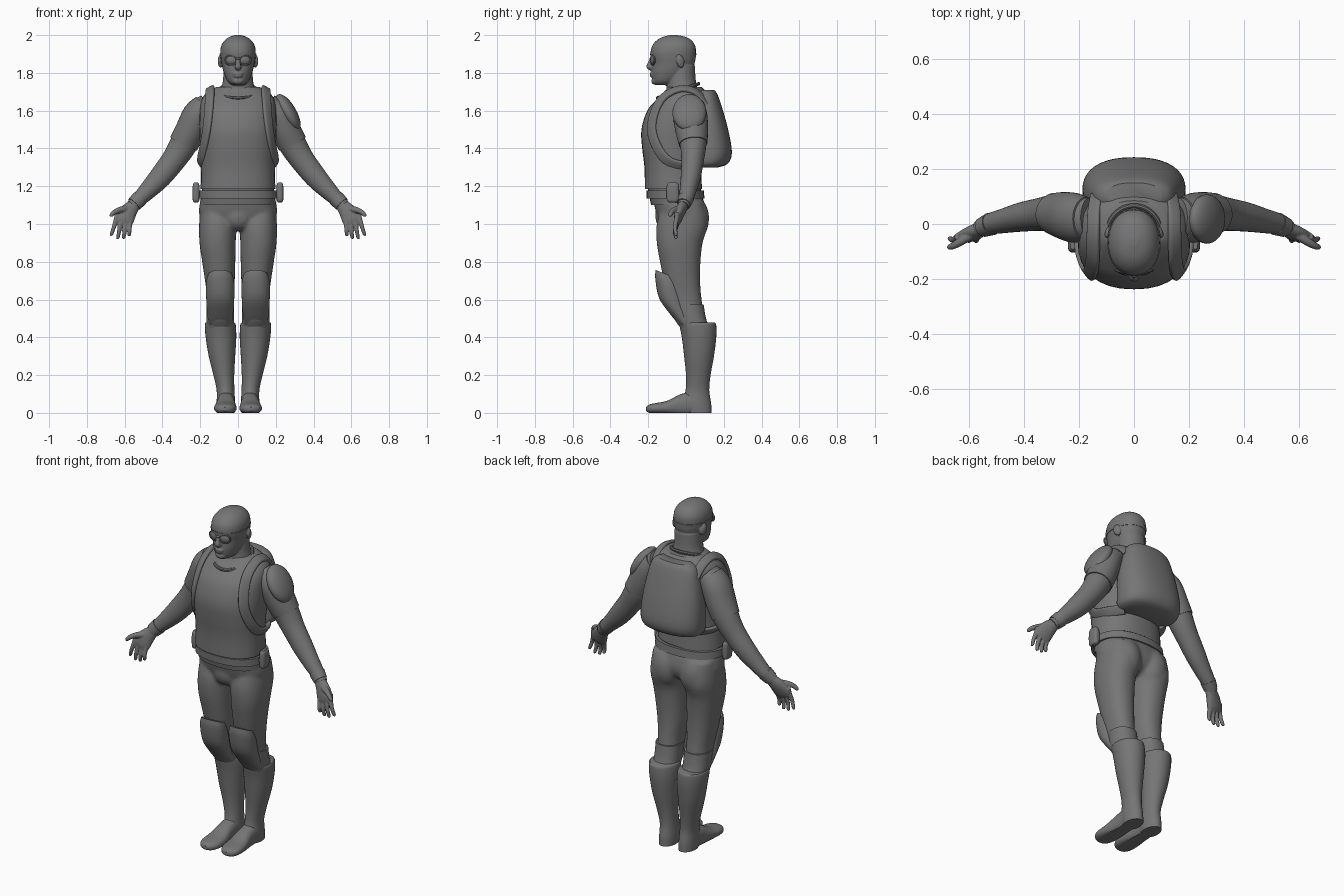
import bpy, bmesh, math
from mathutils import Vector, Euler

UP = Vector((0, 0, 1))
grey = bpy.data.materials.new("dark_grey")
grey.diffuse_color = (.18, .18, .18, 1)


def finish(name, bm, mirror):
    bmesh.ops.recalc_face_normals(bm, faces=bm.faces)
    me = bpy.data.meshes.new(name)
    bm.to_mesh(me)
    bm.free()
    me.materials.append(grey)
    obj = bpy.data.objects.new(name, me)
    bpy.context.collection.objects.link(obj)
    if mirror:
        obj.modifiers.new("mirror", 'MIRROR')
    return obj


def dense(rings, steps):
    """Smooth curve through all ring values."""
    out = []
    for i in range(len(rings) - 1):
        p0, p1 = rings[max(i - 1, 0)], rings[i]
        p2, p3 = rings[i + 1], rings[min(i + 2, len(rings) - 1)]
        for k in range(steps):
            t = k / steps
            out.append([0.5 * (2 * b + (c - a) * t + (2 * a - 5 * b + 4 * c - d) * t * t
                               + (3 * b - a - 3 * c + d) * t ** 3)
                        for a, b, c, d in zip(p0, p1, p2, p3)])
    return out + [list(rings[-1])]


def loft(name, rings, mirror=False, n=2.0, t=None, ref=(0, 1, 0), centre=None,
         seg=32, steps=4, floor=False):
    """Skin oval rings (x, y, z, radius a, radius b); t fixes the ring normal."""
    pts = dense(rings, steps)
    pos = [Vector(p[:3]) for p in pts]
    bm = bmesh.new()
    loops = []
    for i, p in enumerate(pts):
        tan = Vector(t).normalized() if t else \
            (pos[min(i + 1, len(pos) - 1)] - pos[max(i - 1, 0)]).normalized()
        a = tan.cross(pos[i] - Vector(centre) if centre else Vector(ref)).normalized()
        b = a.cross(tan)
        loop = []
        for k in range(seg):
            c, s = math.cos(math.tau * k / seg), math.sin(math.tau * k / seg)
            co = pos[i] + a * math.copysign(abs(c) ** (2 / n), c) * max(p[3], .002) \
                + b * math.copysign(abs(s) ** (2 / n), s) * max(p[4], .002)
            if floor:
                co.z = max(co.z, 0)
            loop.append(bm.verts.new(co))
        loops.append(loop)
    for l0, l1 in zip(loops, loops[1:]):
        for k in range(seg):
            bm.faces.new((l0[k], l0[(k + 1) % seg], l1[(k + 1) % seg], l1[k]))
    bm.faces.new(loops[0])
    bm.faces.new(loops[-1])
    return finish(name, bm, mirror)


def column(name, rows, x=0.0, **kw):
    """Upright loft from rows (z, half width, front y, back y[, x])."""
    rings = [(r[4] if len(r) > 4 else x, (r[2] + r[3]) / 2, r[0], r[1], (r[3] - r[2]) / 2)
             for r in rows]
    return loft(name, rings, t=UP, **kw)


def ellipsoid(name, loc, size, rot=(0, 0, 0), mirror=False):
    bm = bmesh.new()
    bmesh.ops.create_uvsphere(bm, u_segments=24, v_segments=14, radius=1)
    m = Euler([math.radians(a) for a in rot]).to_matrix()
    for v in bm.verts:
        v.co = m @ Vector([c * s for c, s in zip(v.co, size)]) + Vector(loc)
    return finish(name, bm, mirror)


def band(name, loc, rx, ry, minor, rot, mirror=False):
    """Closed oval ring of round section."""
    bm = bmesh.new()
    m = Euler([math.radians(a) for a in rot]).to_matrix()
    rows = []
    for i in range(32):
        c, s = math.cos(math.tau * i / 32), math.sin(math.tau * i / 32)
        rows.append([bm.verts.new(Vector(loc) + m @ Vector((
            c * (rx + minor * math.cos(math.tau * j / 8)), s * (ry + minor * math.cos(math.tau * j / 8)),
            minor * math.sin(math.tau * j / 8)))) for j in range(8)])
    for i in range(32):
        for j in range(8):
            p, q = rows[i], rows[(i + 1) % 32]
            bm.faces.new((p[j], q[j], q[(j + 1) % 8], p[(j + 1) % 8]))
    return finish(name, bm, mirror)


def fuse(name, parts, voxel, smooth):
    """Melt overlapping parts into one smooth skin."""
    bpy.ops.object.select_all(action='DESELECT')
    for p in parts:
        p.select_set(True)
    bpy.context.view_layer.objects.active = parts[0]
    bpy.ops.object.convert(target='MESH')
    bpy.ops.object.join()
    obj = bpy.context.object
    obj.name = name
    rm = obj.modifiers.new("remesh", 'REMESH')
    rm.mode, rm.voxel_size, rm.use_smooth_shade = 'VOXEL', voxel, True
    obj.modifiers.new("smooth", 'SMOOTH').iterations = smooth


# Head, neck and face
fuse("head", [
    column("skull", [(1.735, .03, -.16, -.08), (1.755, .055, -.175, -.04), (1.80, .075, -.182, .01),
                     (1.85, .087, -.18, .045), (1.90, .094, -.188, .052), (1.94, .09, -.181, .05),
                     (1.97, .073, -.158, .032), (1.99, .047, -.125, 0), (2.001, .012, -.08, -.05)], n=2.15),
    column("neck", [(1.66, .115, -.115, .085), (1.71, .092, -.105, .065), (1.76, .08, -.10, .052),
                    (1.84, .076, -.09, .047)]),
    loft("nose", [(0, -.178, 1.88, .009, .01), (0, -.188, 1.85, .012, .015),
                  (0, -.192, 1.832, .019, .018), (0, -.184, 1.818, .01, .008)]),
    ellipsoid("upper_lip", (0, -.181, 1.796), (.028, .011, .007)),
    ellipsoid("lower_lip", (0, -.18, 1.783), (.024, .011, .007)),
    ellipsoid("chin", (0, -.162, 1.757), (.032, .022, .02)),
    ellipsoid("ear", (.094, -.03, 1.86), (.012, .022, .034), (15, 0, 20), True)], .005, 3)
# Goggles and their strap
band("goggle_rim", (.037, -.177, 1.868), .031, .025, .005, (90, 0, 16), True)
ellipsoid("goggle_lens", (.037, -.174, 1.868), (.03, .012, .024), (0, 0, 16), True)
ellipsoid("goggle_bridge", (0, -.187, 1.875), (.014, .007, .006))
column("goggle_strap", [(1.882, .095, -.188, .053), (1.902, .097, -.190, .055)], n=2.15)

# Torso with vest, hem and collar
column("vest", [(1.185, .198, -.218, .085), (1.3, .195, -.22, .08), (1.4, .2, -.232, .09),
                (1.5, .205, -.236, .11), (1.6, .203, -.205, .125), (1.66, .193, -.155, .12),
                (1.70, .16, -.115, .105), (1.725, .115, -.095, .085)], n=2.3)
column("waist", [(1.10, .198, -.185, .095), (1.2, .19, -.205, .075)], n=2.3)
column("belt", [(1.135, .209, -.208, .098), (1.178, .207, -.21, .094)], n=2.3)
column("belt_pouch", [(1.115, .010, -.092, -.048), (1.13, .018, -.102, -.038),
                      (1.20, .018, -.102, -.038), (1.22, .010, -.092, -.048)],
       x=.222, n=3, mirror=True)
band("collar", (0, -.042, 1.705), .1, .115, .009, (19, 0, 0))

# Backpack and shoulder straps
column("backpack", [(1.30, .15, .03, .17), (1.32, .18, .0, .222), (1.38, .188, .0, .243),
                    (1.5, .18, .0, .223), (1.62, .158, .02, .19), (1.685, .135, .04, .167),
                    (1.71, .1, .06, .15)], n=2.35, seg=40)
loft("shoulder_strap", [(.135, .08, 1.305, .028, .01), (.185, 0, 1.305, .028, .011),
                        (.196, -.09, 1.33, .028, .011), (.184, -.15, 1.4, .028, .011),
                        (.166, -.182, 1.5, .028, .011), (.155, -.163, 1.6, .028, .011),
                        (.15, -.116, 1.675, .027, .011), (.148, -.03, 1.716, .025, .011),
                        (.145, .05, 1.70, .025, .011), (.135, .11, 1.64, .025, .011)],
     True, n=3.5, centre=(0, -.04, 1.45), seg=20)

# Arms, sleeves, cuffs and the single shoulder plate
loft("arm", [(.16, .02, 1.63, .06, .075), (.215, .02, 1.585, .07, .083),
             (.25, .03, 1.5, .074, .08), (.29, .038, 1.42, .073, .07),
             (.34, .035, 1.34, .065, .06), (.41, .025, 1.25, .059, .053),
             (.47, .012, 1.185, .049, .045), (.525, 0, 1.13, .039, .038),
             (.56, -.015, 1.095, .034, .03)], True)
loft("sleeve", [(.175, .02, 1.63, .064, .078), (.215, .022, 1.58, .077, .09),
                (.25, .03, 1.5, .08, .087), (.288, .038, 1.425, .079, .076)], True)
loft("wrist_cuff", [(.52, 0, 1.135, .044, .042), (.55, -.012, 1.105, .040, .036)], True)
ellipsoid("shoulder_plate", (.265, .018, 1.59), (.044, .09, .11), (0, -30, 0))

# Hands
hand = [loft("palm", [(.545, -.012, 1.105, .031, .027), (.58, -.03, 1.065, .046, .026),
                      (.603, -.044, 1.025, .052, .021), (.614, -.05, 1.0, .046, .012)], True)]
for x0, z0, x1, z1 in ((.573, .995, .576, .935), (.597, 1.0, .605, .921),
                       (.621, 1.013, .636, .921), (.644, 1.03, .670, .938)):
    hand.append(loft("finger", [(x0 - .004, -.045, z0 + .03, .013, .013), (x0, -.05, z0, .0125, .013),
                                ((x0 + x1) / 2, -.058, (z0 + z1) / 2, .011, .0115),
                                (x1, -.053, z1 + .006, .009, .009), (x1, -.052, z1, .003, .003)], True, seg=14))
hand.append(loft("thumb", [(.585, -.035, 1.08, .02, .018), (.625, -.06, 1.075, .016, .016),
                           (.655, -.078, 1.062, .013, .013), (.672, -.084, 1.045, .01, .01),
                           (.676, -.085, 1.039, .003, .003)], True, seg=16))
fuse("hands", hand, .004, 2)

# Hips and legs
fuse("trousers", [
    column("hips", [(1.15, .195, -.175, .085), (1.1, .204, -.168, .10), (1.05, .204, -.155, .105),
                    (1.0, .15, -.135, .085), (.965, .05, -.10, .03)], n=2.3),
    ellipsoid("groin", (0, -.105, 1.04), (.085, .058, .075)),
    ellipsoid("buttock", (.09, .04, 1.03), (.085, .083, .12), mirror=True),
    column("leg", [(1.12, .085, -.12, .09, .11), (1.0, .098, -.155, .115, .108),
                   (.9, .096, -.155, .088, .108), (.8, .088, -.138, .077, .102),
                   (.7, .079, -.117, .075, .096), (.6, .068, -.095, .083, .094),
                   (.5, .067, -.065, .1, .094), (.44, .067, -.02, .12, .093)],
           mirror=True, n=2.2)], .009, 10)
# Knee guards lean so their front edge rises
loft("knee_guard", [(.094, -.097, .731, .064, .068), (.094, -.093, .683, .075, .075),
                    (.094, -.069, .58, .073, .08), (.094, -.02, .502, .066, .075),
                    (.094, .022, .449, .062, .07)], True, n=2.1, t=(0, .4, 1))
column("knee_strap", [(.45, .072, -.03, .125), (.50, .073, -.05, .106), (.575, .073, -.06, .093)],
       x=.094, mirror=True, n=2.2)

# Boots
column("boot_shaft", [(.478, .076, -.03, .153, .095), (.465, .082, -.035, .16, .094),
                      (.4, .081, -.022, .16, .09), (.3, .070, -.01, .148, .085),
                      (.2, .055, 0, .13, .075), (.12, .047, -.002, .123, .066),
                      (.05, .049, -.02, .133, .064), (0, .046, 0, .135, .064)], mirror=True)
loft("boot_foot", [(.064, .10, .04, .04, .045), (.064, .04, .05, .046, .062),
                   (.064, -.03, .04, .049, .058), (.066, -.10, .028, .058, .036),
                   (.068, -.16, .024, .058, .028), (.069, -.195, .022, .042, .022),
                   (.069, -.211, .02, .015, .01)],
     True, n=2.3, t=(0, -1, 0), ref=(0, 0, 1), floor=True)

# Smooth shading with crisp rims
bpy.ops.object.select_all(action='SELECT')
bpy.context.view_layer.objects.active = bpy.data.objects["head"]
bpy.ops.object.shade_smooth_by_angle(angle=math.radians(40))
